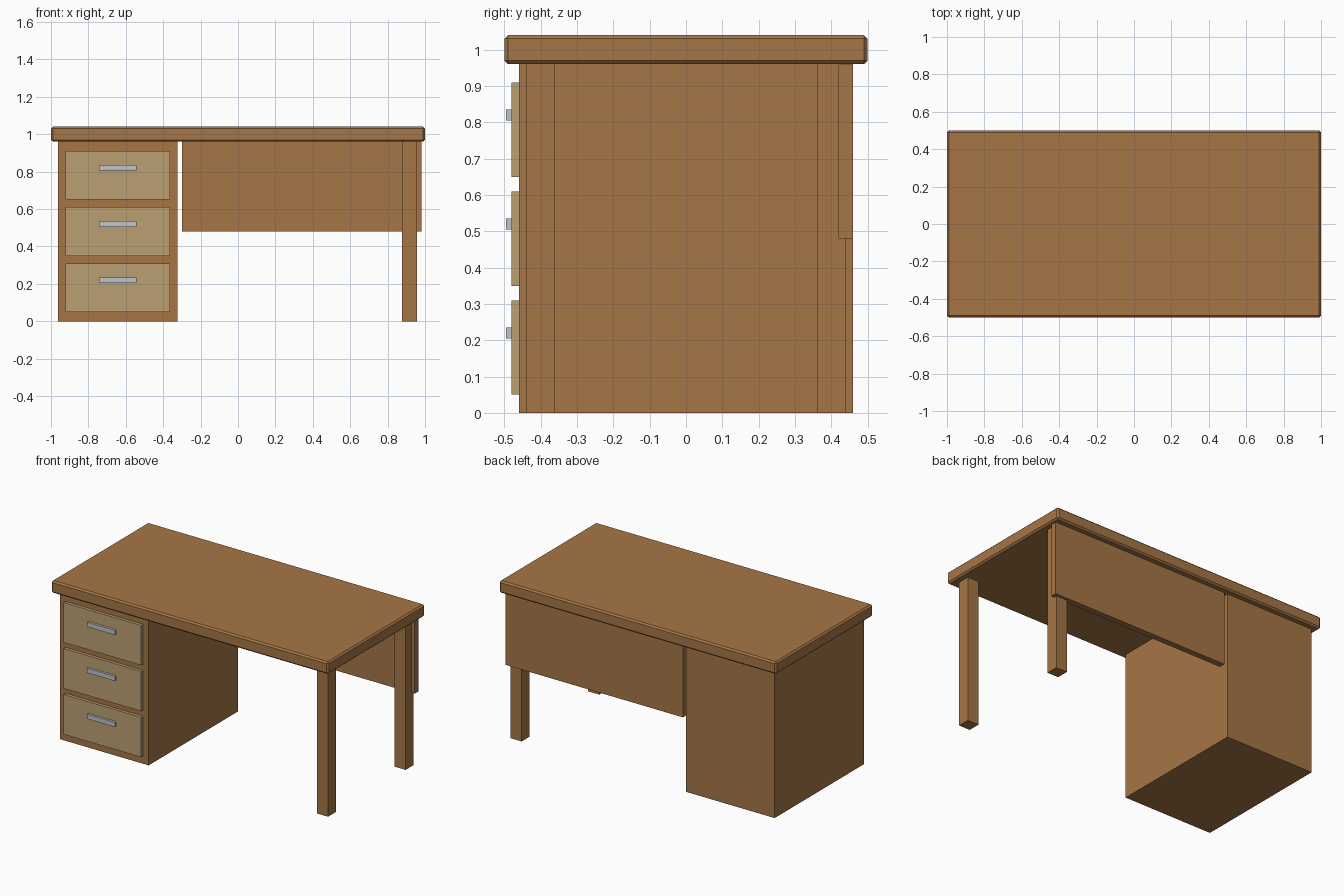
import bpy

if "Cube" in bpy.data.objects:
    bpy.data.objects.remove(bpy.data.objects["Cube"])


def material(name, rgb):
    m = bpy.data.materials.new(name)
    m.diffuse_color = (*rgb, 1.0)
    m.use_nodes = True
    m.node_tree.nodes["Principled BSDF"].inputs["Base Color"].default_value = m.diffuse_color
    return m


WOOD = material("brown wood", (0.381, 0.181, 0.061))
FRONT = material("pale wood", (0.497, 0.352, 0.171))
METAL = material("grey metal", (0.52, 0.55, 0.58))


def box(name, x, y, z, mat, bevel=0.0):
    """Box from (min, max) ranges on each axis."""
    r = (x, y, z)
    bpy.ops.mesh.primitive_cube_add(size=1, location=[(a + b) / 2 for a, b in r])
    ob = bpy.context.object
    ob.name = name
    ob.scale = [b - a for a, b in r]
    bpy.ops.object.transform_apply(location=False, rotation=False, scale=True)
    ob.data.materials.append(mat)
    if bevel:
        mod = ob.modifiers.new("edge chamfer", 'BEVEL')
        mod.width = bevel
        mod.segments = 1
    return ob


# Desk top with chamfered edges
box("desk_top", (-1, 1), (-0.5, 0.5), (0.96, 1.04), WOOD, 0.01)

# Drawer cabinet on the left
box("cabinet", (-0.962, -0.323), (-0.46, 0.46), (0, 0.962), WOOD)

# Three drawers with bar handles
for i in range(3):
    z = 0.05 + 0.3 * i
    box(f"drawer_front_{i + 1}", (-0.922, -0.363), (-0.48, -0.455), (z, z + 0.26), FRONT)
    box(f"drawer_handle_{i + 1}", (-0.743, -0.543), (-0.495, -0.475), (z + 0.155, z + 0.185), METAL)

# Legs on the right
for name, y in (("front_leg", -0.4), ("back_leg", 0.4)):
    box(name, (0.878, 0.958), (y - 0.04, y + 0.04), (0, 0.962), WOOD)

# Back panel
box("back_panel", (-0.3, 0.98), (0.42, 0.46), (0.48, 0.962), WOOD)
